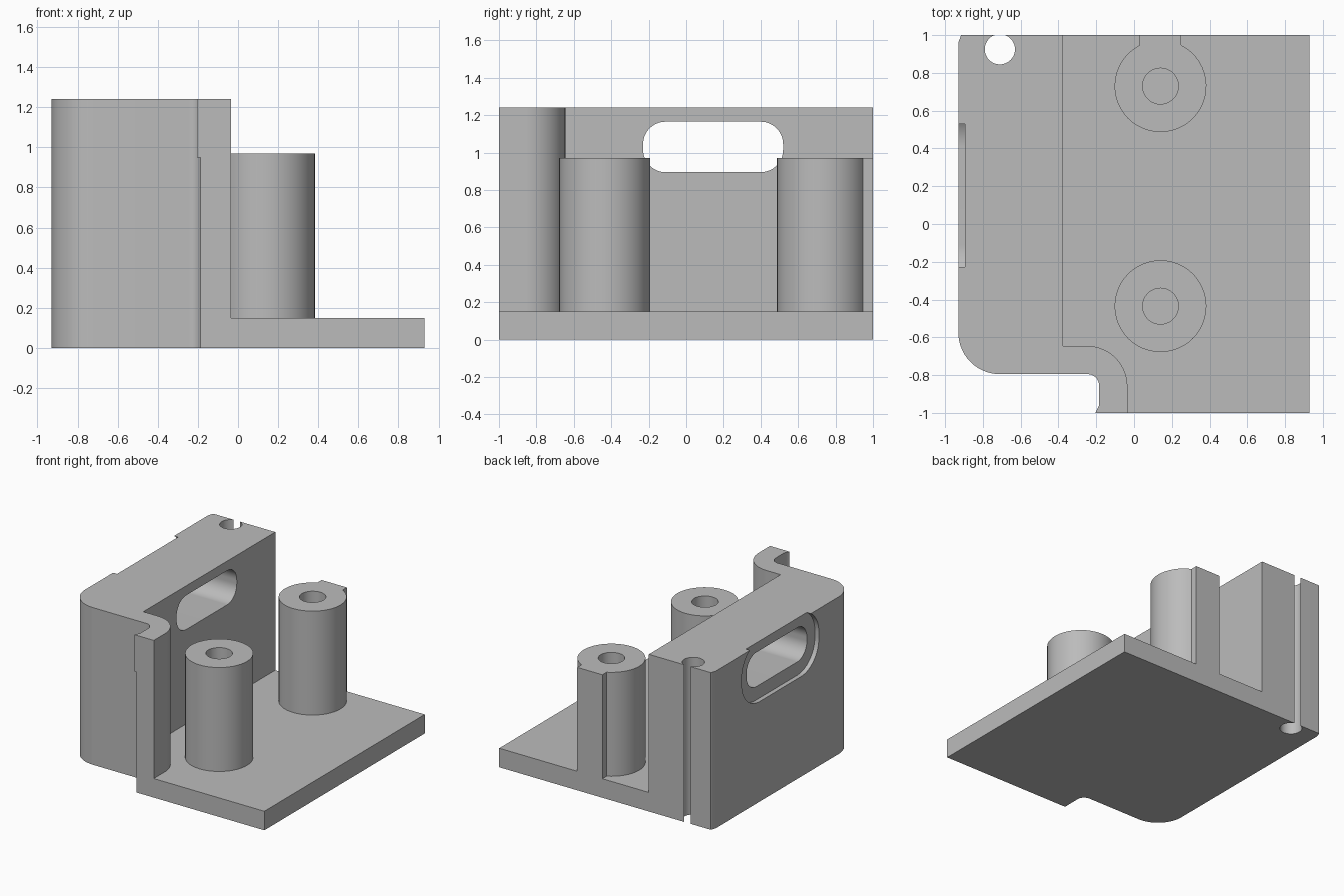
import bpy
import bmesh
from math import radians, cos, sin, asin, degrees

cube = bpy.data.objects.get("Cube")
if cube:
    bpy.data.objects.remove(cube, do_unlink=True)

grey = bpy.data.materials.new("plain grey")
grey.use_nodes = True
colour = (0.5, 0.5, 0.5, 1)
grey.diffuse_color = colour
grey.node_tree.nodes["Principled BSDF"].inputs["Base Color"].default_value = colour


def arc(cx, cy, r, start, end, steps=14):
    angles = [radians(start + (end - start) * i / steps) for i in range(steps + 1)]
    return [(cx + r * cos(a), cy + r * sin(a)) for a in angles]


def circle(cx, cy, r, steps=48):
    return arc(cx, cy, r, 0, 360, steps)[:-1]


def rounded_rect(u0, u1, v0, v1, r):
    return (arc(u1 - r, v1 - r, r, 0, 90) + arc(u0 + r, v1 - r, r, 90, 180)
            + arc(u0 + r, v0 + r, r, 180, 270) + arc(u1 - r, v0 + r, r, 270, 360))


def prism(name, outline, low, high, axis="z"):
    """Extrude a closed outline along z, or along x with the outline in y and z."""
    place = (lambda u, v, w: (u, v, w)) if axis == "z" else (lambda u, v, w: (w, u, v))
    bm = bmesh.new()
    face = bm.faces.new([bm.verts.new(place(u, v, low)) for u, v in outline])
    new = bmesh.ops.extrude_face_region(bm, geom=[face])["geom"]
    bmesh.ops.translate(bm, vec=place(0, 0, high - low),
                        verts=[g for g in new if isinstance(g, bmesh.types.BMVert)])
    bmesh.ops.recalc_face_normals(bm, faces=bm.faces)
    mesh = bpy.data.meshes.new(name)
    bm.to_mesh(mesh)
    bm.free()
    mesh.materials.append(grey)
    obj = bpy.data.objects.new(name, mesh)
    bpy.context.collection.objects.link(obj)
    return obj


def activate(obj):
    bpy.ops.object.select_all(action="DESELECT")
    obj.select_set(True)
    bpy.context.view_layer.objects.active = obj


def cut(target, cutter):
    mod = target.modifiers.new("cut", "BOOLEAN")
    mod.operation = "DIFFERENCE"
    mod.solver = "EXACT"
    mod.object = cutter
    activate(target)
    bpy.ops.object.modifier_apply(modifier=mod.name)
    bpy.data.objects.remove(cutter, do_unlink=True)


HEIGHT, FLOOR, POST_TOP = 1.24, 0.15, 0.97
POST_X, POST_R, RIB = 0.14, 0.243, 0.11
FRONT_Y, BACK_Y = -0.435, 0.73

# Solid blank with the full plan outline
body = prism("bracket_body",
             [(-0.93, 0.96)] + arc(-0.71, -0.575, 0.22, 180, 270)
             + arc(-0.245, -0.855, 0.06, 90, 0)
             + [(-0.185, -0.96), (-0.205, -1), (0.93, -1), (0.93, 1), (-0.915, 1)],
             0, HEIGHT)

# Open space above the floor, leaving the wall and its curved return
pocket = prism("pocket_cutter",
               [(-0.375, -0.645)] + arc(-0.25, -0.86, 0.215, 90, 0)
               + [(-0.035, -1.2), (1.2, -1.2), (1.2, 1.2), (-0.375, 1.2)],
               FLOOR, HEIGHT + 0.2)

# Two posts stay standing; the back one has a rib to the back edge
cut(pocket, prism("front_post", circle(POST_X, FRONT_Y, POST_R), 0, POST_TOP))
spread = degrees(asin(RIB / POST_R))
cut(pocket, prism("back_post",
                  [(POST_X + RIB, 1.4), (POST_X - RIB, 1.4)]
                  + arc(POST_X, BACK_Y, POST_R, 90 + spread, 450 - spread, 40),
                  0, POST_TOP))
cut(body, pocket)

# Blind screw holes in the posts
for y in (FRONT_Y, BACK_Y):
    cut(body, prism("screw_hole", circle(POST_X, y, 0.095, 36), 0.3, POST_TOP + 0.1))

# Through channel that breaks out of the back edge
cut(body, prism("cable_channel", circle(-0.71, 0.925, 0.08), -0.1, HEIGHT + 0.1))

# Shallow recess and slot through the wall
cut(body, prism("recess", rounded_rect(-0.33, 0.63, 0.79, 1.275, 0.22), -1.1, -0.895, "x"))
cut(body, prism("slot", rounded_rect(-0.23, 0.52, 0.895, 1.165, 0.12), -1.2, -0.25, "x"))

# The lip on the wall return remains only near the top
cut(body, prism("lip_trim", [(-0.3, -1.1), (-0.186, -1.1), (-0.186, -0.9), (-0.3, -0.9)],
                -0.1, 0.95))

# Smooth curved faces with crisp edges
activate(body)
bpy.ops.object.shade_smooth_by_angle(angle=radians(30))
weighted = body.modifiers.new("weighted_normals", "WEIGHTED_NORMAL")
weighted.keep_sharp = True
